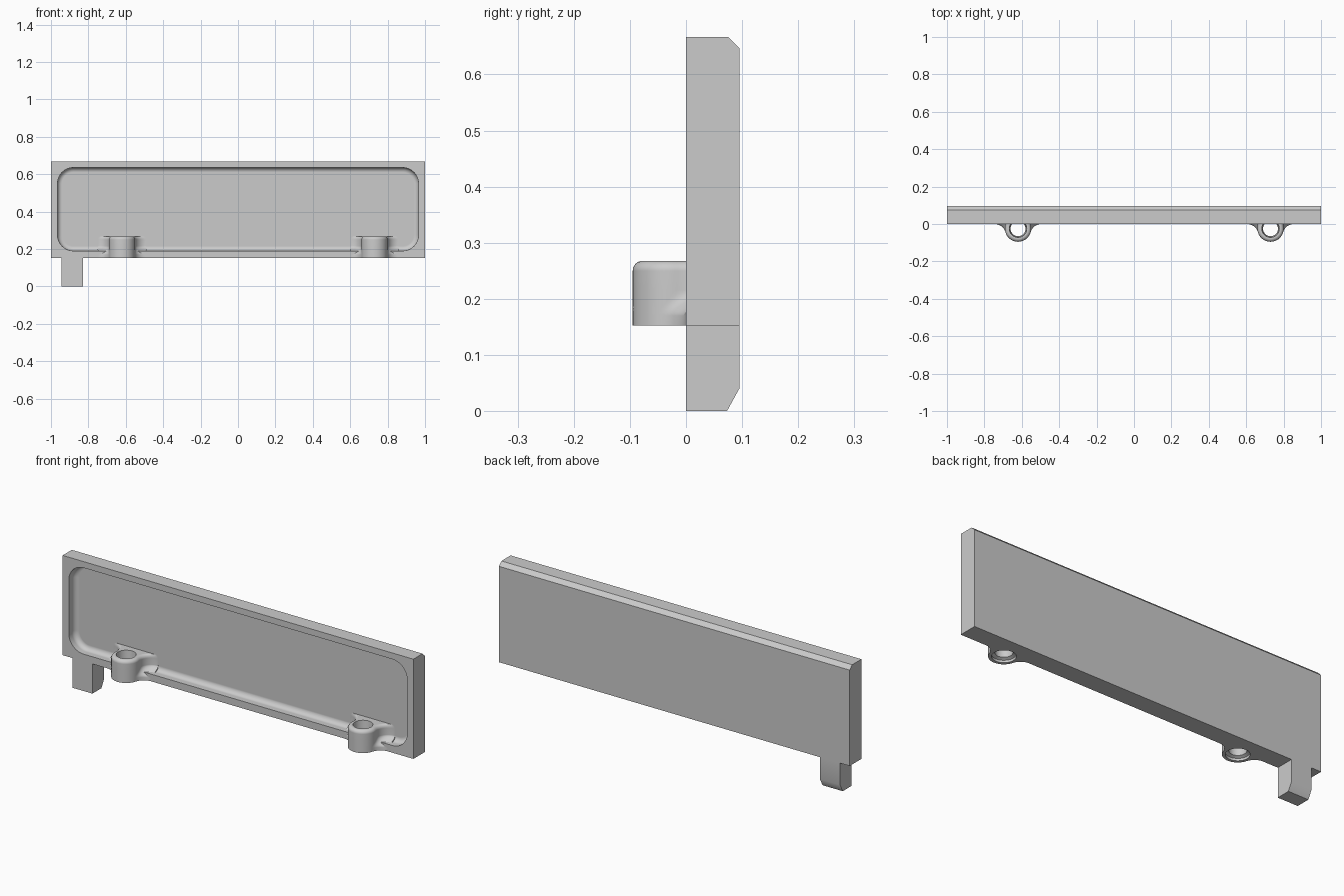
import bpy, bmesh, math

cube = bpy.data.objects.get("Cube")
if cube:
    bpy.data.objects.remove(cube, do_unlink=True)

grey = bpy.data.materials.new("plain grey")
grey.use_nodes = True
colour = (0.6, 0.6, 0.6, 1)
grey.diffuse_color = colour
grey.node_tree.nodes["Principled BSDF"].inputs["Base Color"].default_value = colour


def loft(name, rings):
    """Skin a stack of equal-length point rings into a closed solid."""
    bm = bmesh.new()
    loops = [[bm.verts.new(p) for p in ring] for ring in rings]
    n = len(loops[0])
    for a, b in zip(loops, loops[1:]):
        for i in range(n):
            j = (i + 1) % n
            bm.faces.new((a[i], a[j], b[j], b[i]))
    bm.faces.new(loops[0])
    bm.faces.new(loops[-1])
    bmesh.ops.recalc_face_normals(bm, faces=bm.faces)
    mesh = bpy.data.meshes.new(name)
    bm.to_mesh(mesh)
    bm.free()
    mesh.materials.append(grey)
    ob = bpy.data.objects.new(name, mesh)
    bpy.context.collection.objects.link(ob)
    return ob


def slab(name, x0, x1, profile):
    return loft(name, [[(x, y, z) for y, z in profile] for x in (x0, x1)])


def combine(target, tool, operation):
    mod = target.modifiers.new(operation.title(), "BOOLEAN")
    mod.operation = operation
    mod.solver = "EXACT"
    mod.object = tool
    bpy.context.view_layer.objects.active = target
    bpy.ops.object.modifier_apply(modifier=mod.name)
    bpy.data.objects.remove(tool, do_unlink=True)


BASE, TOP, BACK = 0.153, 0.667, 0.095

# Panel with a chamfer along the top back edge
panel = slab("panel", -1, 1, [(0, BASE), (BACK, BASE), (BACK, 0.647),
                              (0.075, TOP), (0, TOP)])


# Rounded recess with a concave fillet around its floor
def rounded_rect(inset, y):
    radius = 0.085 - inset
    ring = []
    for k, (sx, z) in enumerate([(1, 0.55), (-1, 0.55), (-1, 0.275), (1, 0.275)]):
        for i in range(13):
            a = math.pi / 2 * (k + i / 12)
            ring.append((sx * 0.88 + radius * math.cos(a), y, z + radius * math.sin(a)))
    return ring


FLOOR, FILLET = 0.052, 0.025
rings = [rounded_rect(0, -0.02)]
for i in range(9):
    a = math.pi / 2 * i / 8
    rings.append(rounded_rect(FILLET * (1 - math.cos(a)),
                              FLOOR - FILLET + FILLET * math.sin(a)))
combine(panel, loft("recess_cutter", rings), "DIFFERENCE")

# Tab below the panel with a chamfered back foot
tab = slab("tab", -0.945, -0.83, [(0, 0), (0.073, 0), (BACK, 0.04),
                                  (BACK, 0.17), (0, 0.17)])
combine(panel, tab, "UNION")

# Screw bosses, each flaring into the wall behind it
CENTRE = -0.025


def boss_ring(cx, z, radius, wall):
    flare = 0.06
    fy = wall - flare
    fx = math.sqrt((radius + flare) ** 2 - (fy - CENTRE) ** 2)
    meet = math.atan2(fy - CENTRE, fx)
    half = [(fx, 0.075)]
    for i in range(11):
        a = math.pi / 2 + (meet + math.pi / 2) * i / 10
        half.append((fx + flare * math.cos(a), fy + flare * math.sin(a)))
    for i in range(1, 17):
        a = meet - (meet + math.pi / 2) * i / 16
        half.append((radius * math.cos(a), CENTRE + radius * math.sin(a)))
    mirrored = [(-x, y) for x, y in reversed(half[:-1])]
    return [(cx + x, y, z) for x, y in half + mirrored]


def circle(cx, z, radius):
    steps = [math.tau * i / 40 for i in range(40)]
    return [(cx + radius * math.cos(a), CENTRE + radius * math.sin(a), z) for a in steps]


for cx in (-0.62, 0.73):
    levels = [(BASE, 0.07, 0)]
    # The flare slopes back from the lip to the recess floor
    for i in range(9):
        t = i / 8
        levels.append((0.17 + 0.045 * t, 0.07, FLOOR * t * t * (3 - 2 * t)))
    for i in range(7):
        a = math.pi / 2 * i / 6
        levels.append((0.25 + 0.018 * math.sin(a), 0.052 + 0.018 * math.cos(a), FLOOR))
    boss = loft("boss", [boss_ring(cx, *level) for level in levels])
    combine(panel, boss, "UNION")
    bore = loft("bore_cutter", [circle(cx, 0.14, 0.055), circle(cx, 0.165, 0.055),
                                circle(cx, 0.172, 0.04), circle(cx, 0.3, 0.049)])
    combine(panel, bore, "DIFFERENCE")

# Smooth the curved areas, keep the hard edges and flat faces
bpy.ops.object.select_all(action="DESELECT")
panel.select_set(True)
bpy.context.view_layer.objects.active = panel
bpy.ops.object.shade_smooth_by_angle(angle=math.radians(30))
weighted = panel.modifiers.new("Flat faces", "WEIGHTED_NORMAL")
weighted.keep_sharp = True
weighted.weight = 100
